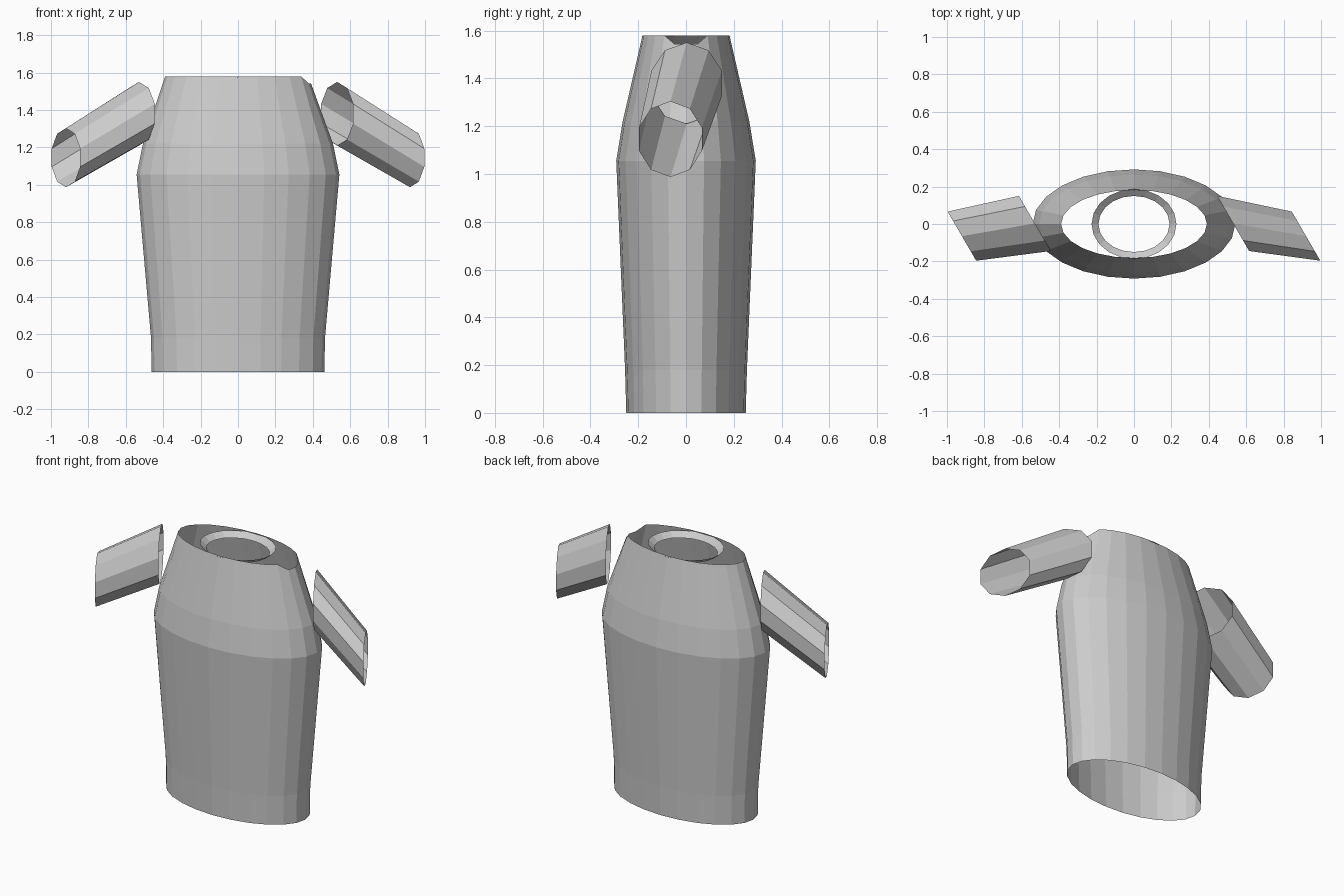
import bpy
from math import cos, sin, tau

cube = bpy.data.objects.get("Cube")
if cube:
    bpy.data.objects.remove(cube)

cloth = bpy.data.materials.new("grey_cloth")
cloth.use_nodes = True
grey = (0.6, 0.6, 0.6, 1)
cloth.diffuse_color = grey
cloth.node_tree.nodes["Principled BSDF"].inputs["Base Color"].default_value = grey


def loft(name, rings):
    """Open tube of quads through rings holding equal numbers of points."""
    n = len(rings[0])
    verts = [p for ring in rings for p in ring]
    faces = []
    for r in range(len(rings) - 1):
        for i in range(n):
            a, b = r * n + i, r * n + (i + 1) % n
            faces.append((a, b, b + n, a + n))
    mesh = bpy.data.meshes.new(name)
    mesh.from_pydata(verts, [], faces)
    mesh.materials.append(cloth)
    obj = bpy.data.objects.new(name, mesh)
    bpy.context.collection.objects.link(obj)
    return obj


def ellipse(rx, ry, z, n):
    return [(rx * cos(tau * i / n), ry * sin(tau * i / n), z) for i in range(n)]


# Shirt body, open at hem and neck
SIDES = 24
profile = [(0.462, 0.25, 0), (0.465, 0.255, 0.18), (0.542, 0.292, 1.055),
           (0.508, 0.265, 1.22), (0.39, 0.182, 1.58)]
body_rings = [ellipse(rx, ry, z, SIDES) for rx, ry, z in profile]
# Small dip in the rim above the left shoulder
for i in (-1, 0, 1):
    x, y, z = body_rings[-1][i]
    body_rings[-1][i] = (x, y, z - 0.037)
loft("shirt_body", body_rings)

# Collar band sloping down into the neck
loft("collar", [ellipse(0.19, 0.15, 1.545, 20), ellipse(0.227, 0.187, 1.575, 20)])


# Sleeves, open tubes with slanted ends
def sleeve_ring(x, y, z, ry, rz, n=10):
    ring = []
    for i in range(n):
        a = tau * (i / n + 0.25)
        dy = ry * cos(a)
        ring.append((x - 0.58 * dy, y + dy, z + rz * sin(a)))
    return ring


for side, name in ((1, "left_sleeve"), (-1, "right_sleeve")):
    rings = [sleeve_ring(side * 0.53, 0.003, 1.38, 0.155, 0.17),
             sleeve_ring(side * 0.92, -0.065, 1.145, 0.138, 0.158)]
    loft(name, rings[::side])
